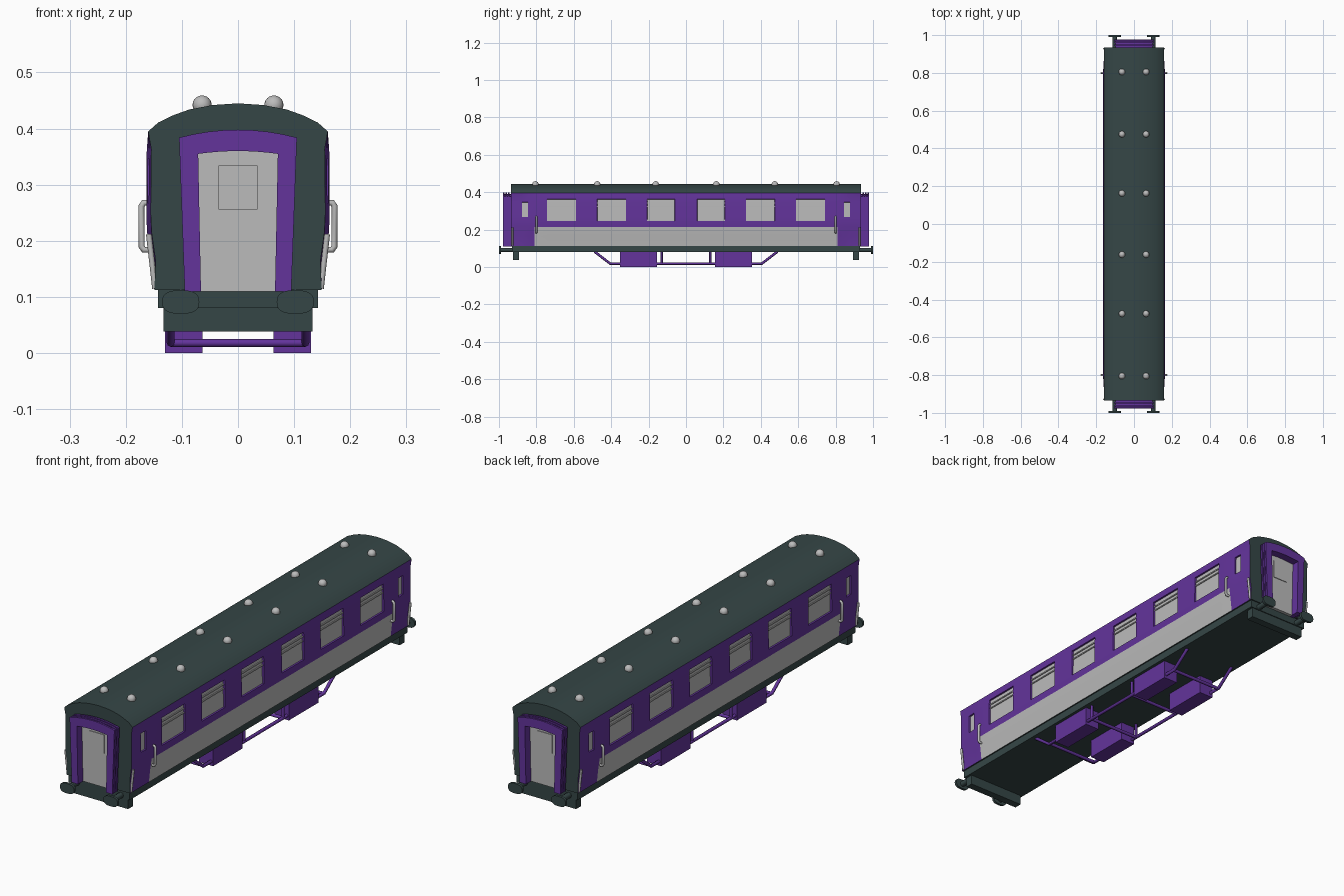
import bpy, bmesh, math
from mathutils import Vector

if "Cube" in bpy.data.objects:
    bpy.data.objects.remove(bpy.data.objects["Cube"])


def material(name, rgb):
    m = bpy.data.materials.new(name)
    m.use_nodes = True
    m.diffuse_color = (*rgb, 1)
    m.node_tree.nodes["Principled BSDF"].inputs["Base Color"].default_value = (*rgb, 1)
    return m


GREEN = material("dark green", (0.036, 0.062, 0.062))
PURPLE = material("purple", (0.125, 0.034, 0.33))
GREY = material("light grey", (0.5, 0.5, 0.5))


def finish(name, bm, *mats, smooth=False):
    bmesh.ops.recalc_face_normals(bm, faces=bm.faces)
    me = bpy.data.meshes.new(name)
    bm.to_mesh(me)
    bm.free()
    ob = bpy.data.objects.new(name, me)
    bpy.context.collection.objects.link(ob)
    for m in mats:
        me.materials.append(m)
    if smooth:
        bpy.ops.object.select_all(action="DESELECT")
        ob.select_set(True)
        bpy.context.view_layer.objects.active = ob
        bpy.ops.object.shade_smooth_by_angle(angle=math.radians(30))
    return ob


def box(name, lo, hi, mat):
    bm = bmesh.new()
    bmesh.ops.create_cube(bm, size=1)
    lo, hi = Vector(lo), Vector(hi)
    for v in bm.verts:
        v.co = (lo + hi) / 2 + v.co * (hi - lo)
    return finish(name, bm, mat)


def span(name, x, y, z, mat):
    # box from unordered ranges, handy for mirrored parts
    return box(name, [min(r) for r in (x, y, z)], [max(r) for r in (x, y, z)], mat)


def rod(name, points, radius, mat):
    cu = bpy.data.curves.new(name, "CURVE")
    cu.dimensions = "3D"
    cu.bevel_depth = radius
    cu.bevel_resolution = 2
    cu.use_fill_caps = True
    sp = cu.splines.new("POLY")
    sp.points.add(len(points) - 1)
    for p, co in zip(sp.points, points):
        p.co = (*co, 1)
    ob = bpy.data.objects.new(name, cu)
    bpy.context.collection.objects.link(ob)
    cu.materials.append(mat)
    return ob


# Body shell: lofted cross-section with stations at every window edge
half = [(0.149, 0.112), (0.155, 0.165), (0.162, 0.215), (0.1635, 0.246), (0.1635, 0.267),
        (0.163, 0.347), (0.1625, 0.363), (0.160, 0.395), (0.142, 0.411), (0.115, 0.424),
        (0.087, 0.434), (0.045, 0.442), (0, 0.445)]
section = half + [(-x, z) for x, z in half[-2::-1]]
windows = [(0.06, 0.208), (0.321, 0.475), (0.588, 0.743)]
door_window = (0.845, 0.878)
edges = [e for w in windows + [door_window] for e in w] + [0.81, 0.935]
stations = sorted(edges + [-e for e in edges])


def inside(v, r):
    return r[0] < v < r[1]


bm = bmesh.new()
rings = []
for y in stations:
    ring = []
    for x, z in section:
        taper = max(0, (abs(y) - 0.81) / 0.125) * (0.008 if 0.15 < z < 0.39 else 0)
        ring.append(bm.verts.new((x - math.copysign(taper, x), y, z)))
    rings.append(ring)
glass, small_glass = [], []
for a, b in zip(rings, rings[1:]):
    for i in range(len(section)):
        j = (i + 1) % len(section)
        f = bm.faces.new((a[i], a[j], b[j], b[i]))
        c = f.calc_center_median()
        y = abs(c.y)
        if c.z > 0.396 or abs(c.x) < 0.1:
            f.material_index = 0
        elif c.z < 0.215 and y < 0.81:
            f.material_index = 2
        else:
            f.material_index = 1
        if inside(c.z, (0.246, 0.363)) and any(inside(y, w) for w in windows):
            glass.append(f)
        if inside(c.z, (0.267, 0.347)) and inside(y, door_window):
            small_glass.append(f)
for ring in (rings[0], rings[-1]):
    bm.faces.new(ring)
bmesh.ops.recalc_face_normals(bm, faces=bm.faces)
for faces in (glass, small_glass):
    bmesh.ops.inset_region(bm, faces=faces, thickness=0.001, depth=-0.007)
    for f in faces:
        f.material_index = 2
finish("body_shell", bm, GREEN, PURPLE, GREY, smooth=True)

# Floor slab
box("floor_slab", (-0.143, -0.93, 0.08), (0.143, 0.93, 0.114), GREEN)

# Sliding vent lights in the large windows
for sx in (-1, 1):
    for sy in (-1, 1):
        for a, b in windows:
            for z in (0.322, 0.34):
                span("window_bar", (sx * 0.150, sx * 0.160), (sy * a, sy * b), (z, z + 0.005), GREY)


def arch(w_bot, w_top, z_side, z_top, n=8):
    pts = [(-w_bot, 0.11)]
    for i in range(n + 1):
        t = 2 * i / n - 1
        pts.append((w_top * t, z_top - (z_top - z_side) * t * t))
    return pts + [(w_bot, 0.11)]


def extrude_y(bm, y0, y1):
    geo = bmesh.ops.extrude_face_region(bm, geom=bm.faces[:])["geom"]
    for v in geo:
        if isinstance(v, bmesh.types.BMVert):
            v.co.y += y1 - y0


def arch_frame(name, outer, inner, y0, y1, mat):
    bm = bmesh.new()
    o = [bm.verts.new((x, y0, z)) for x, z in outer]
    n = [bm.verts.new((x, y0, z)) for x, z in inner]
    for i in range(len(o) - 1):
        bm.faces.new((o[i], o[i + 1], n[i + 1], n[i]))
    extrude_y(bm, y0, y1)
    finish(name, bm, mat)


def arch_plate(name, outline, y0, y1, mat):
    bm = bmesh.new()
    bm.faces.new([bm.verts.new((x, y0, z)) for x, z in outline])
    extrude_y(bm, y0, y1)
    finish(name, bm, mat)


# Gangways, end doors and running gear at both ends
opening = arch(0.066, 0.071, 0.355, 0.36)
big = arch(0.095, 0.105, 0.384, 0.398)
small = arch(0.087, 0.097, 0.376, 0.390)
for sy in (-1, 1):
    for y0, y1, outline in ((0.93, 0.943, small), (0.943, 0.951, big), (0.951, 0.957, small),
                            (0.957, 0.965, big), (0.965, 0.970, small), (0.970, 0.978, big)):
        arch_frame("gangway_bellows", outline, opening, sy * y0, sy * y1, PURPLE)
    arch_plate("end_door", opening, sy * 0.93, sy * 0.944, GREY)
    span("end_door_window", (-0.035, 0.035), (sy * 0.943, sy * 0.947), (0.256, 0.334), GREY)
    span("buffer_beam", (-0.133, 0.133), (sy * 0.893, sy * 0.926), (0.038, 0.111), GREEN)
    for sx in (-1, 1):
        # Buffers with oval heads
        rod("buffer_shank", [(sx * 0.102, sy * y, 0.091) for y in (0.92, 0.99)], 0.012, GREEN)
        bm = bmesh.new()
        bmesh.ops.create_cone(bm, cap_ends=True, segments=24, radius1=1, radius2=1, depth=1)
        for v in bm.verts:
            x, y, z = v.co
            # squared-off oval outline
            x = math.copysign(abs(x) ** 0.75, x)
            y = math.copysign(abs(y) ** 0.75, y)
            v.co = (sx * 0.102 + x * 0.033, sy * 0.9945 + z * 0.011, 0.091 + y * 0.021)
        finish("buffer_head", bm, GREEN, smooth=True)
        # Grab rails beside the doors and on the corners
        rod("door_grab_rail", [(sx * x, sy * 0.80, z) for x, z in
                               ((0.152, 0.184), (0.168, 0.184), (0.172, 0.19), (0.172, 0.262),
                                (0.168, 0.268), (0.156, 0.268))], 0.0055, GREY)
        rod("corner_rail", [(sx * 0.148, sy * 0.928, 0.115), (sx * 0.153, sy * 0.928, 0.16),
                            (sx * 0.159, sy * 0.928, 0.212)], 0.005, GREY)
        # Equipment boxes and truss posts under the floor
        span("equipment_box", (sx * 0.063, sx * 0.13), (sy * 0.155, sy * 0.352), (0, 0.082), PURPLE)
        rod("truss_post", [(sx * 0.12, sy * 0.13, z) for z in (0.018, 0.085)], 0.006, PURPLE)
        # Roof vents
        for y in (0.162, 0.475, 0.805):
            bm = bmesh.new()
            bmesh.ops.create_uvsphere(bm, u_segments=20, v_segments=12, radius=0.017)
            bmesh.ops.translate(bm, verts=bm.verts, vec=(sx * 0.064, sy * y, 0.442))
            finish("roof_vent", bm, GREY, smooth=True)
    # Truss cross bars
    for y in (0.13, 0.40):
        rod("truss_cross_bar", [(x, sy * y, 0.018) for x in (-0.12, 0.12)], 0.007, PURPLE)

# Truss rods running the length of the underframe
for sx in (-1, 1):
    rod("truss_rod", [(sx * 0.12, y, z) for y, z in
                      ((-0.49, 0.083), (-0.405, 0.018), (0.405, 0.018), (0.49, 0.083))],
        0.007, PURPLE)
